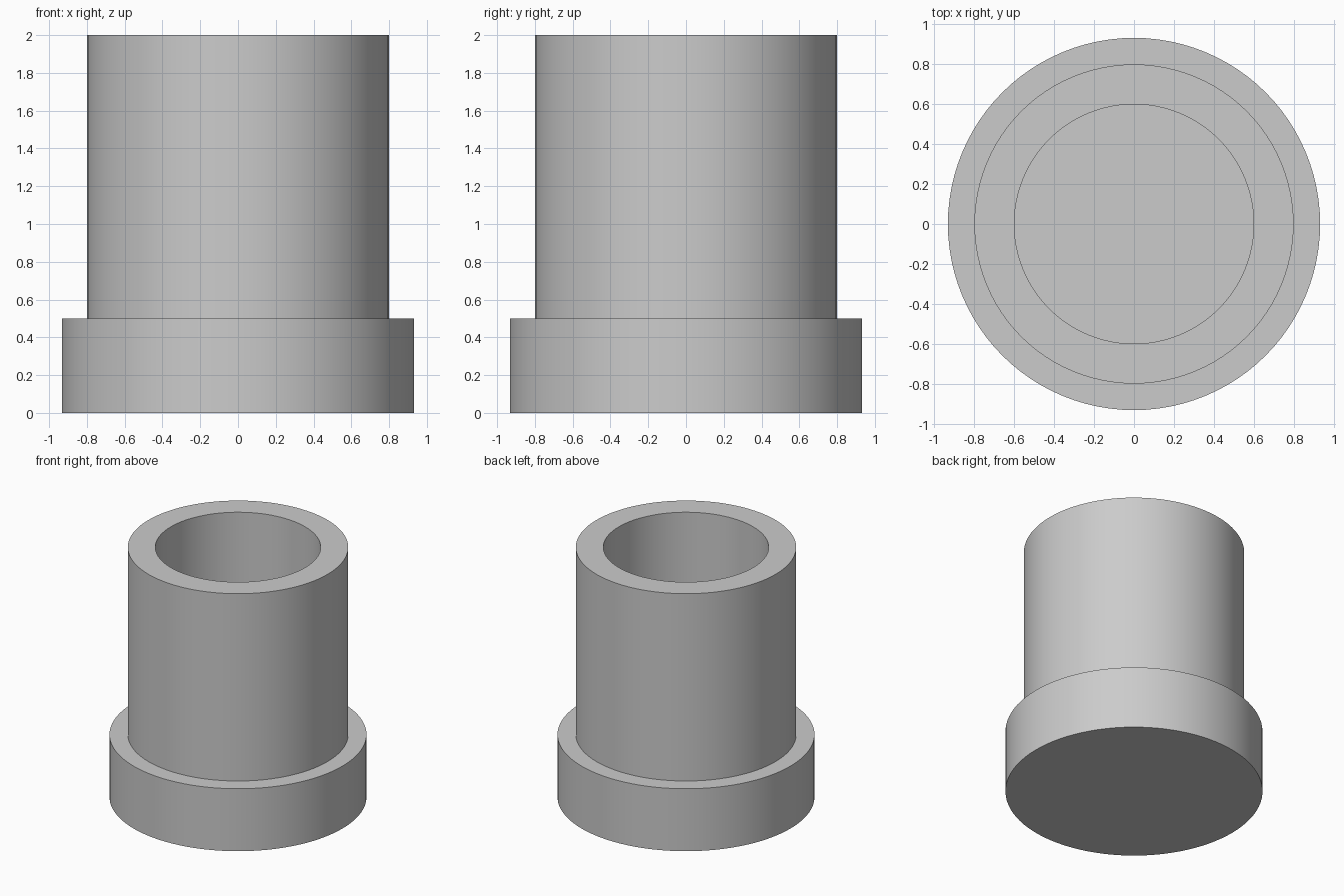
import bpy
import bmesh
from math import radians, tau
from mathutils import Vector

cube = bpy.data.objects.get("Cube")
if cube:
    bpy.data.objects.remove(cube, do_unlink=True)

SEGMENTS = 96
FLANGE_RADIUS, BODY_RADIUS, BORE_RADIUS = 0.933, 0.80, 0.60
FLANGE_TOP, FLOOR_Z, HEIGHT = 0.5, 0.5, 2.0

# Plain grey material
grey = bpy.data.materials.new("light_grey")
grey.use_nodes = True
colour = (0.6, 0.6, 0.6, 1.0)
grey.diffuse_color = colour
grey.node_tree.nodes["Principled BSDF"].inputs["Base Color"].default_value = colour


def lathe(name, profile, material):
    """Spin a radius/height profile about z into a closed solid."""
    bm = bmesh.new()
    verts = [bm.verts.new((r, 0, z)) for r, z in profile]
    edges = [bm.edges.new(pair) for pair in zip(verts, verts[1:])]
    bmesh.ops.spin(bm, geom=verts + edges, cent=Vector(), axis=(0, 0, 1),
                   angle=tau, steps=SEGMENTS, use_duplicate=False)
    bmesh.ops.remove_doubles(bm, verts=bm.verts[:], dist=1e-4)
    # Close the underside and the floor of the bore with flat discs
    bmesh.ops.holes_fill(bm, edges=[e for e in bm.edges if e.is_boundary], sides=0)
    bmesh.ops.recalc_face_normals(bm, faces=bm.faces[:])
    mesh = bpy.data.meshes.new(name)
    bm.to_mesh(mesh)
    bm.free()
    mesh.materials.append(material)
    obj = bpy.data.objects.new(name, mesh)
    bpy.context.collection.objects.link(obj)
    return obj


# Flanged sleeve: wide foot, straight body and blind bore
sleeve = lathe("flanged_sleeve", [
    (FLANGE_RADIUS, 0),
    (FLANGE_RADIUS, FLANGE_TOP),
    (BODY_RADIUS, FLANGE_TOP),
    (BODY_RADIUS, HEIGHT),
    (BORE_RADIUS, HEIGHT),
    (BORE_RADIUS, FLOOR_Z),
], grey)

# Smooth walls with crisp rims
bpy.ops.object.select_all(action="DESELECT")
sleeve.select_set(True)
bpy.context.view_layer.objects.active = sleeve
bpy.ops.object.shade_smooth_by_angle(angle=radians(30))
